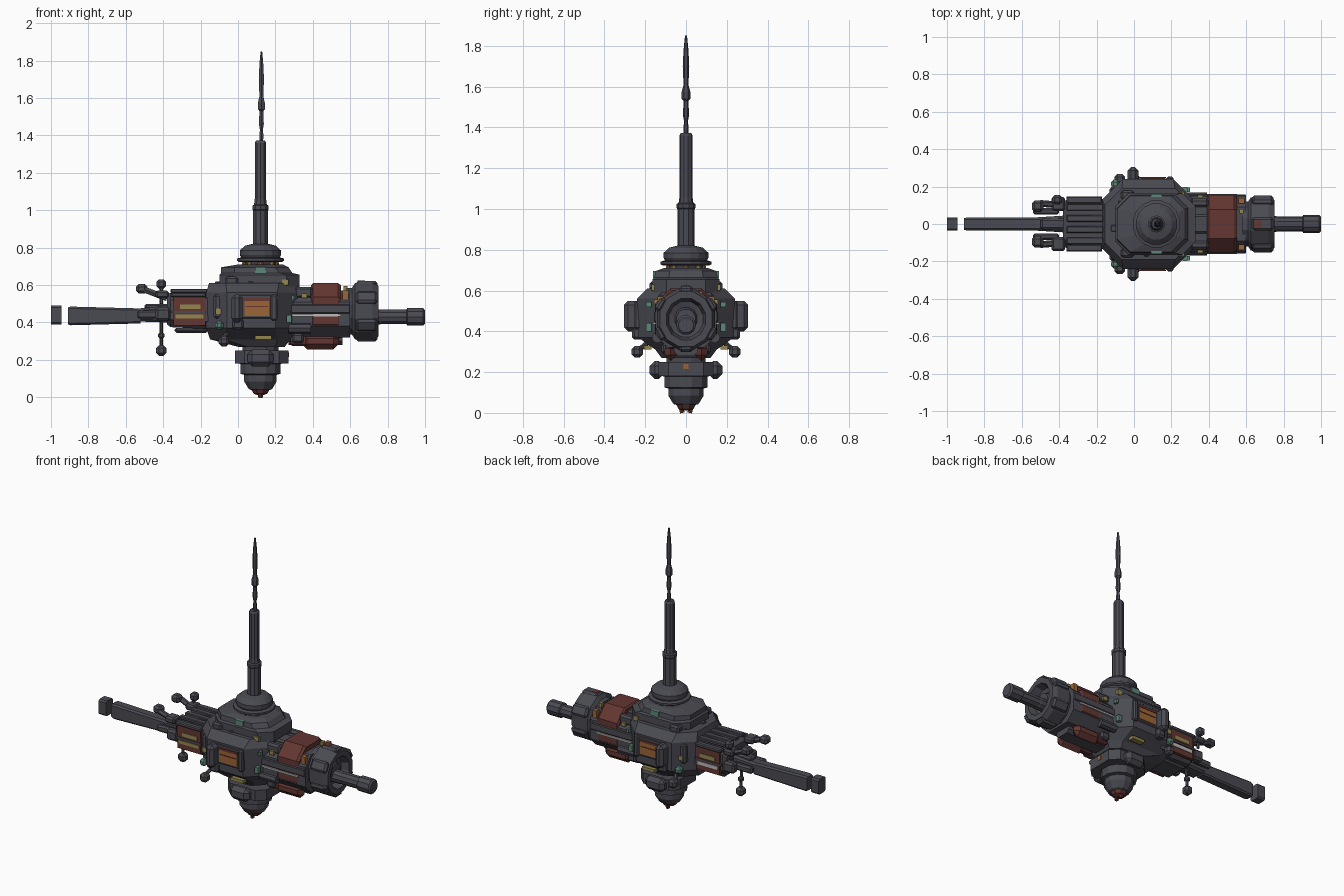
import bpy, bmesh, math, random
from mathutils import Vector

if "Cube" in bpy.data.objects:
    bpy.data.objects.remove(bpy.data.objects["Cube"])
random.seed(4)

def material(name, rgb):
    m = bpy.data.materials.new(name)
    m.diffuse_color = (*rgb, 1)
    m.use_nodes = True
    m.node_tree.nodes["Principled BSDF"].inputs["Base Color"].default_value = m.diffuse_color
    return m

GREY = material("slate grey", (0.068, 0.068, 0.085))
DARK = material("dark slate", (0.045, 0.045, 0.055))
RED = material("rust red", (0.125, 0.037, 0.032))
ORANGE = material("amber orange", (0.34, 0.13, 0.035))
YELLOW = material("dull yellow", (0.29, 0.24, 0.08))
TEAL = material("pale teal", (0.11, 0.24, 0.19))
WHITE = material("light grey", (0.5, 0.5, 0.5))

def rings_to_object(name, rings, mat):
    """Skin a list of equal-length point rings and cap both ends."""
    bm = bmesh.new()
    vs = [[bm.verts.new(p) for p in r] for r in rings]
    n = len(rings[0])
    for a, b in zip(vs, vs[1:]):
        for i in range(n):
            bm.faces.new((a[i], a[(i + 1) % n], b[(i + 1) % n], b[i]))
    bm.faces.new(vs[0][::-1])
    bm.faces.new(vs[-1])
    bmesh.ops.recalc_face_normals(bm, faces=bm.faces)
    me = bpy.data.meshes.new(name)
    bm.to_mesh(me)
    bm.free()
    me.materials.append(mat)
    ob = bpy.data.objects.new(name, me)
    bpy.context.collection.objects.link(ob)
    return ob

def loft(name, secs, mat=GREY, axis="z"):
    """Cut-corner rectangles: (position, low, high, half_y, corner_cut)."""
    rings = []
    for t, a, b, h, c in secs:
        pts = [(a + c, -h), (b - c, -h), (b, -h + c), (b, h - c),
               (b - c, h), (a + c, h), (a, h - c), (a, -h + c)]
        rings.append([(u, y, t) if axis == "z" else (t, y, u) for u, y in pts])
    return rings_to_object(name, rings, mat)

def lathe(name, prof, centre, axis="z", n=12, mat=GREY, sy=1.0):
    """Turned part: prof is (radius, position); centre is the axis line."""
    rings = []
    for r, t in prof:
        ring = []
        for i in range(n):
            a = 2 * math.pi * (i + 0.5) / n
            u, v = r * math.cos(a), r * math.sin(a) * sy
            ring.append((centre + u, v, t) if axis == "z" else (t, v, centre + u))
        rings.append(ring)
    return rings_to_object(name, rings, mat)

def box(name, x, y, z, mat=GREY, cut=0.0):
    """Block from ranges, with optional chamfer on its edges."""
    lo, hi = min(y), max(y)
    pts = [(x[0], lo), (x[1], lo), (x[1], hi), (x[0], hi)]
    ob = rings_to_object(name, [[(*p, z[0]) for p in pts], [(*p, z[1]) for p in pts]], mat)
    if cut:
        m = ob.modifiers.new("chamfer", "BEVEL")
        m.width, m.segments = cut, 1
    return ob

def bar(name, p, q, r, mat=GREY, n=6):
    p, q = Vector(p), Vector(q)
    rot = (q - p).to_track_quat("Z", "Y")
    circ = [rot @ Vector((r * math.cos(i * math.tau / n), r * math.sin(i * math.tau / n), 0)) for i in range(n)]
    return rings_to_object(name, [[p + c for c in circ], [q + c for c in circ]], mat)

def knob(name, c, r, mat=GREY):
    x, y, z = c
    return box(name, (x - r, x + r), (y - r, y + r), (z - r, z + r), mat, r * 0.55)

CX = 0.12

# Central hub and its upper deck
loft("hub", [(.27, .0, .25, .12, .05), (.31, -.15, .28, .15, .07), (.37, -.17, .31, .235, .11),
             (.56, -.17, .32, .24, .11), (.61, -.155, .31, .19, .09)])
loft("upper_deck", [(.59, -.10, .33, .165, .07), (.655, -.10, .33, .165, .07), (.665, -.09, .29, .155, .07),
                    (.695, -.09, .27, .15, .07), (.71, .0, .24, .11, .05)])
lathe("deck_neck", [(.085, .70), (.085, .74)], CX, n=16, mat=DARK)
lathe("dome", [(.115, .722), (.128, .73), (.128, .742), (.105, .748), (.112, .76), (.112, .785),
               (.085, .81), (.045, .82)], CX, n=16)
for i in range(8):
    a = math.tau * i / 8
    knob("neck_light", (CX + .085 * math.cos(a), .085 * math.sin(a), .714), .013, YELLOW if i % 2 else ORANGE)

# Mast and whip antenna
lathe("mast", [(.042, .80), (.042, 1.0), (.046, 1.005), (.046, 1.025), (.036, 1.03),
               (.032, 1.06), (.032, 1.36), (.026, 1.372)], CX, n=10)
lathe("mast_antenna", [(.010, 1.36), (.013, 1.40), (.009, 1.43), (.015, 1.46), (.012, 1.53), (.021, 1.54),
                       (.021, 1.575), (.012, 1.61), (.016, 1.70), (.012, 1.78), (.005, 1.85)], CX + .005, n=6)

# Lower pod stack ending in a pronged red tip
lathe("lower_pod", [(.10, .27), (.10, .25), (.14, .25), (.14, .185), (.11, .178), (.11, .125), (.09, .12),
                    (.09, .085), (.065, .045), (.055, .04)], CX, n=12)
loft("lower_collar", [(.18, -.015, .27, .135, .05), (.25, -.015, .27, .135, .05)])
lathe("red_tip", [(.055, .045), (.04, .02), (.02, .012)], CX, n=8, mat=RED)
box("lower_hatch", (.262, .273), (-.012, .012), (.215, .24), ORANGE)

# Left truss body, boom and tip
loft("left_body", [(-.38, .39, .545, .11, .04), (-.36, .375, .56, .13, .04), (-.16, .365, .57, .135, .04)], axis="x")
loft("left_core", [(-.53, .405, .475, .035, .012), (-.37, .40, .49, .045, .012)], axis="x")
loft("boom", [(-.91, .39, .48, .032, .01), (-.895, .385, .485, .034, .01), (-.52, .395, .475, .034, .01)], axis="x")
loft("boom_tip", [(-1.0, .39, .49, .036, .01), (-.945, .39, .49, .036, .01)], axis="x")
box("left_spine", (-.5, -.36), (-.03, .03), (.47, .50), GREY, .01)
for y in (-.09, -.03, .03, .09):
    box("left_roof_rib", (-.36, -.165), (y - .018, y + .018), (.56, .58), GREY, .004)
box("left_belly", (-.34, -.16), (-.08, .08), (.345, .37), GREY, .01)

# Single sensors: one above on the back side, one hanging centrally
bar("upper_sensor_arm", (-.41, .11, .50), (-.41, .125, .61), .010)
knob("upper_sensor", (-.41, .13, .605), .026)
bar("lower_sensor_arm", (-.41, .0, .42), (-.41, .01, .26), .010)
knob("lower_sensor_joint", (-.41, .008, .33), .017)
knob("lower_sensor", (-.41, .01, .25), .028)

# Right engine body, red band, ring and shaft
loft("right_body", [(.26, .32, .57, .15, .06), (.60, .32, .57, .15, .06)], axis="x")
loft("red_band", [(.39, .32, .60, .143, .07), (.40, .315, .61, .153, .075),
                  (.535, .315, .61, .153, .075), (.55, .32, .60, .143, .07)], RED, "x")
loft("keel_core", [(.27, .28, .34, .06, .02), (.56, .28, .34, .06, .02)], GREY, "x")
lathe("engine_ring", [(.13, .58), (.13, .61), (.155, .625), (.155, .72), (.14, .75), (.105, .75), (.09, .70), (.06, .69),
                      (.05, .72), (.02, .72)], .46, "x", 12, GREY, .95)
lathe("shaft", [(.042, .66), (.042, .76), (.04, .765), (.04, .90), (.049, .905), (.049, .99), (.038, 1.0)], .43, "x", 10)
box("shaft_cap", (.995, 1.0), (-.02, .02), (.41, .445), DARK)
for a in range(0, 360, 60):
    ob = box("ring_block", (.63, .745), (-.035, .035), (.125, .162), GREY, .012)
    ob.rotation_euler.x = math.radians(a)
    ob.location.z = .46
box("ring_lamp", (.64, .68), (-.02, .02), (.619, .624), RED)
box("engine_top_spine", (.30, .40), (-.05, .05), (.56, .585), GREY, .01)
box("engine_roof_lamp", (.565, .585), (.055, .08), (.565, .595), YELLOW)

# Parts repeated on both long sides
for s in (-1, 1):
    def sb(name, x, y, z, mat=GREY, cut=0.0):
        return box(name, x, (s * y[0], s * y[1]), z, mat, cut)
    # hub side window, frame and standing pipe
    sb("hub_window_frame", (.0, .21), (.22, .243), (.42, .55), GREY, .006)
    sb("hub_window", (.035, .165), (.24, .248), (.435, .525), ORANGE)
    sb("window_slat", (.04, .16), (.245, .251), (.482, .488), RED)
    sb("window_top", (.03, .17), (.245, .251), (.515, .53), RED)
    sb("window_post", (.175, .21), (.21, .253), (.41, .55), GREY, .008)
    sb("standing_pipe", (-.035, .025), (.22, .305), (.40, .55), GREY, .02)
    sb("standing_pipe_base", (-.03, .03), (.2, .265), (.36, .42), GREY, .012)
    sb("hub_low_light", (.09, .18), (.17, .205), (.31, .33), YELLOW)
    sb("deck_teal_plate", (.09, .15), (.14, .161), (.662, .697), TEAL)
    sb("deck_lamp", (.235, .27), (.15, .17), (.60, .63), YELLOW)
    sb("deck_block", (-.07, .0), (.13, .178), (.60, .645), GREY, .01)
    sb("hub_corner_box", (-.13, -.07), (.14, .20), (.42, .55), GREY, .012)
    sb("hub_corner_lamp", (-.12, -.09), (.19, .207), (.445, .475), YELLOW)
    sb("hub_teal_plate", (.26, .285), (.17, .197), (.40, .44), TEAL)
    sb("hub_upper_teal", (.285, .30), (.17, .195), (.52, .545), TEAL)
    # small sensor arms below the hub
    bar("hub_sensor_arm", (-.05, s * .17, .36), (-.08, s * .23, .31), .012)
    knob("hub_sensor", (-.075, s * .24, .30), .028)
    knob("hub_sensor_lens", (-.10, s * .215, .385), .022, TEAL)
    # left body red panels with yellow strips
    sb("left_red_panel", (-.345, -.175), (.12, .141), (.385, .535), RED)
    sb("upper_strip", (-.31, -.20), (.138, .146), (.472, .497), YELLOW)
    sb("lower_strip", (-.335, -.185), (.138, .146), (.42, .442), YELLOW if s < 0 else WHITE)
    sb("panel_rail", (-.36, -.17), (.12, .147), (.45, .462), GREY)
    sb("panel_top_rail", (-.36, -.17), (.11, .147), (.535, .56), GREY, .006)
    # left clamp arms
    sb("clamp_strut", (-.44, -.36), (.08, .13), (.41, .48), GREY, .012)
    sb("clamp_head", (-.54, -.40), (.05, .085), (.42, .465), GREY, .01)
    bar("clamp_arm", (-.38, s * .10, .53), (-.50, s * .11, .575), .018)
    sb("clamp_hook", (-.545, -.485), (.065, .125), (.555, .605), GREY, .014)
    sb("sensor_bracket", (-.44, -.37), (.07, .145), (.53, .57), GREY, .01)
    # right body pipes, lamps, light strip and red keel cheeks
    bar("engine_pipe", (.27, s * .14, .37), (.39, s * .14, .37), .028, GREY, 8)
    sb("engine_light_strip", (.29, .55), (.15, .161), (.433, .444), WHITE)
    sb("engine_belt", (.28, .60), (.14, .158), (.448, .495), GREY, .005)
    sb("engine_fin", (.30, .40), (.09, .135), (.53, .59), GREY, .012)
    sb("engine_side_lamp", (.34, .37), (.14, .156), (.53, .555), YELLOW)
    sb("engine_orange_panel", (.56, .59), (.11, .14), (.49, .57), ORANGE)
    sb("keel_cheek", (.34, .54), (.045, .105), (.255, .345), RED, .035)
    sb("keel_cheek_front", (.28, .38), (.05, .095), (.275, .335), RED, .01)
    sb("keel_box", (.29, .35), (.09, .12), (.29, .34), GREY, .01)
    # lower pod side tanks and tip prongs
    sb("lower_tank", (.05, .19), (.11, .178), (.165, .255), GREY, .025)
    bar("tip_prong", (CX, s * .028, .04), (CX, s * .018, .0), .013, RED)

# Scattered hull plates on the roof of the hub
for i in range(14):
    a = math.tau * (i + random.random() * .5) / 14
    x, y = CX - .03 + .19 * math.cos(a), .165 * math.sin(a)
    w = random.uniform(.012, .03)
    box("hull_plate", (x - w, x + w), (y - w * .7, y + w * .7), (.58, random.uniform(.605, .62)), GREY, .004)
